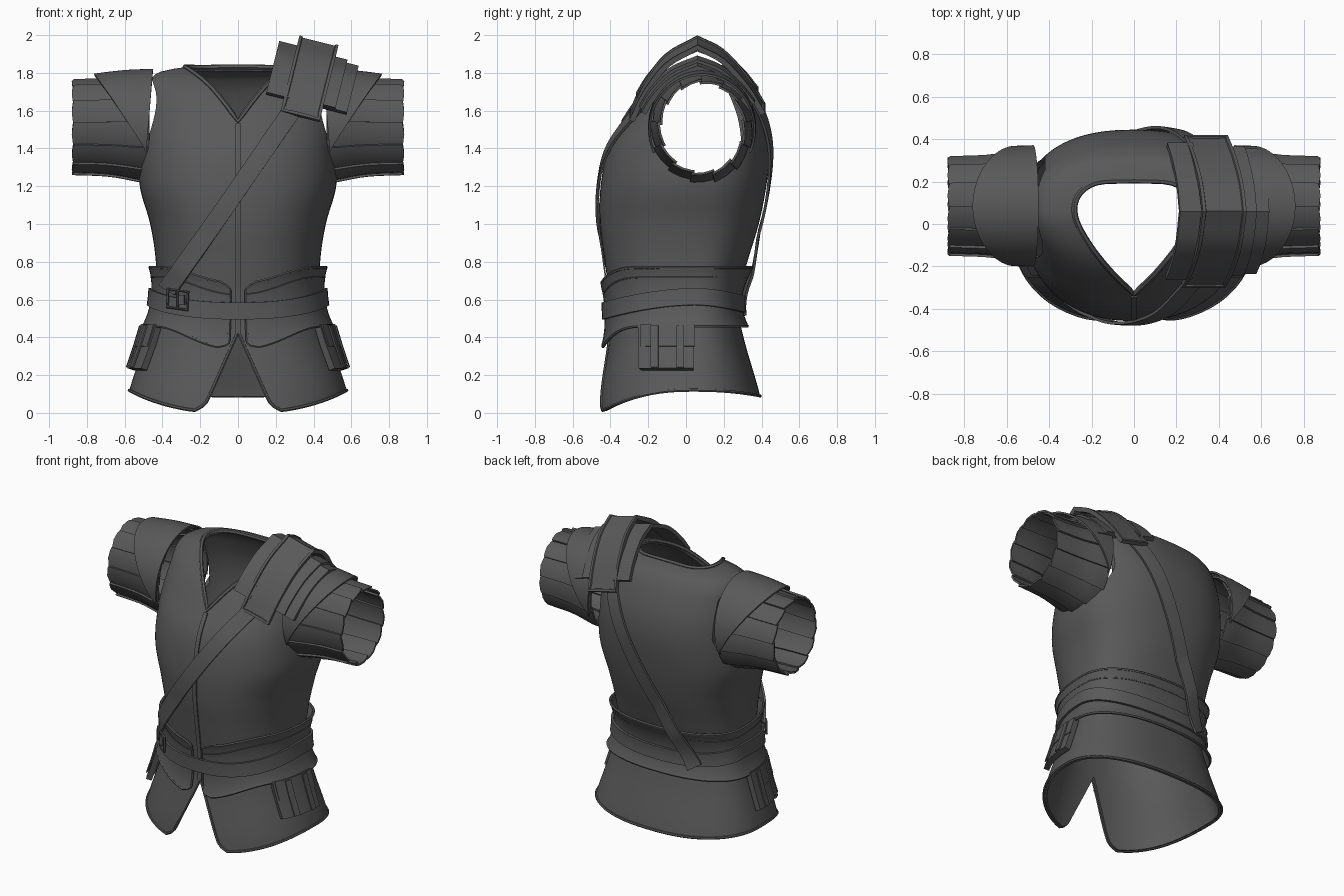
import bpy, bmesh
from math import sin, cos, asin, pi, radians, sqrt
from mathutils import Vector, Matrix
from mathutils.bvhtree import BVHTree

cube = bpy.data.objects.get("Cube")
if cube:
    bpy.data.objects.remove(cube, do_unlink=True)

mat = bpy.data.materials.new("dark_grey")
mat.use_nodes = True
GREY = (0.1, 0.1, 0.1, 1)
mat.diffuse_color = GREY
mat.node_tree.nodes["Principled BSDF"].inputs["Base Color"].default_value = GREY
P = 0.85   # squareness of the body section


def spline(keys, t):
    """Smooth interpolation of rows (t, values...)."""
    n = len(keys)
    i = max(0, min(n - 2, sum(k[0] <= t for k in keys) - 1))
    a, b = keys[i], keys[i + 1]
    f = max(0, min(1, (t - a[0]) / (b[0] - a[0])))
    out = []
    for c in range(1, len(a)):
        def slope(j):
            lo, hi = keys[max(0, j - 1)], keys[min(n - 1, j + 1)]
            return (hi[c] - lo[c]) / (hi[0] - lo[0]) * (b[0] - a[0])
        out.append(a[c] * (2*f**3 - 3*f*f + 1) + b[c] * (3*f*f - 2*f**3)
                   + slope(i) * (f**3 - 2*f*f + f) + slope(i + 1) * (f**3 - f*f))
    return out


def finish(ob, angle=35):
    bpy.ops.object.select_all(action='DESELECT')
    ob.select_set(True)
    bpy.context.view_layer.objects.active = ob
    for m in list(ob.modifiers):
        bpy.ops.object.modifier_apply(modifier=m.name)
    bpy.ops.object.shade_smooth_by_angle(angle=radians(angle))
    return ob


def grid(name, fn, us, vs, thick, offset=1, flip=False, rim=0, done=True):
    """Sheet fn(u, v) thickened; rim makes a recessed field inside a border."""
    bm = bmesh.new()
    rows = [[bm.verts.new(fn(u, v)) for u in us] for v in vs]
    for a, b in zip(rows, rows[1:]):
        for i in range(len(us) - 1):
            f = (a[i], a[i + 1], b[i + 1], b[i])
            bm.faces.new(f[::-1] if flip else f)
    bmesh.ops.remove_doubles(bm, verts=bm.verts[:], dist=0.0005)
    if rim:
        edge = bmesh.ops.inset_region(bm, faces=bm.faces[:], thickness=rim, use_boundary=True)["faces"]
        inner = [f for f in bm.faces if f not in set(edge)]
        bmesh.ops.inset_region(bm, faces=inner, thickness=0.003, depth=-0.008, use_boundary=True)
    me = bpy.data.meshes.new(name)
    bm.to_mesh(me)
    bm.free()
    me.materials.append(mat)
    ob = bpy.data.objects.new(name, me)
    bpy.context.collection.objects.link(ob)
    s = ob.modifiers.new("thickness", 'SOLIDIFY')
    s.thickness, s.offset = thick, offset
    return finish(ob) if done else ob


def pipe(name, pts, r, closed=False):
    cu = bpy.data.curves.new(name, 'CURVE')
    cu.dimensions, cu.bevel_depth, cu.bevel_resolution = '3D', r, 1
    sp = cu.splines.new('POLY')
    sp.points.add(len(pts) - 1)
    for q, p in zip(sp.points, pts):
        q.co = (*p, 1)
    sp.use_cyclic_u = closed
    cu.materials.append(mat)
    ob = bpy.data.objects.new(name, cu)
    bpy.context.collection.objects.link(ob)
    bpy.ops.object.select_all(action='DESELECT')
    ob.select_set(True)
    bpy.context.view_layer.objects.active = ob
    bpy.ops.object.convert(target='MESH')
    finish(bpy.context.object, 50)


def span(a, b, n):
    return [a + (b - a) * i / n for i in range(n + 1)]


# Body surface: height, half width, front, back
BODY = [(0, .595, -.465, .41), (.12, .575, -.45, .385), (.4, .485, -.405, .305), (.6, .435, -.405, .27),
        (.8, .435, -.43, .325), (1, .465, -.455, .385), (1.2, .52, -.452, .425), (1.4, .52, -.41, .445),
        (1.55, .51, -.325, .43), (1.68, .49, -.235, .385), (1.76, .465, -.15, .34),
        (1.81, .4, -.06, .285), (1.835, .25, 0, .19)]


def mid(z):
    return 0.03 + 0.027 * z


def body(phi, z, off=0):
    hw, yf, yb = spline(BODY, z)
    s, c, m = sin(phi), cos(phi), mid(z)
    d = m - yf + off if c > 0 else yb - m + off
    return Vector(((hw + off) * abs(s)**P * (1 if s > 0 else -1),
                   m - d * abs(c)**P * (1 if c > 0 else -1), z))


def phi_at(x, z, off=0):
    return asin(min(1, abs(x) / (spline(BODY, z)[0] + off))**(1 / P)) * (1 if x > 0 else -1)


def on_front(x, z, off):
    return body(phi_at(x, z, off), z, off)


def on_back(x, z, off):
    return body(pi - phi_at(x, z, off), z, off)


def on_side(y, z, off):
    _, yf, yb = spline(BODY, z)
    m = mid(z)
    c = (m - y) / (m - yf + off) if y < m else (m - y) / (yb + off - m)
    return body(pi / 2 - asin(abs(c)**(1 / P)) * (1 if c > 0 else -1), z, off)


# Torso with a split, flared skirt
def torso_point(u, zz, off=0):
    gap = max(0, .43 - zz) * .44 + .04 * max(0, 1 - zz / .06)**2
    p0 = phi_at(gap, zz) if gap else 0
    phi = p0 + (2 * pi - 2 * p0) * u
    hem = (.12 if cos(phi) > 0 else .03) * sin(phi)**2 + (.09 if cos(phi) < 0 else 0)
    if cos(phi) < 0:
        hem = .09 + .03 * sin(phi)**2
    return body(phi, zz + hem * max(0, 1 - zz / .4), off)


levels = [0, .01, .025, .045] + span(.07, 1.69, 54) + span(1.705, 1.835, 9)
U = span(0, 1, 96)
torso = grid("torso", torso_point, U, levels, 0.02, -1, done=False)
surface = BVHTree.FromPolygons([v.co for v in torso.data.vertices], [p.vertices[:] for p in torso.data.polygons])

# Neck opening outline, then cutters for the neck and armholes
HALF = [(0, 0, -.33), (1, .1, -.23), (2, .2, -.1), (3, .265, .03), (4, .255, .13), (5, .17, .195), (6, 0, .205)]
half = [spline(HALF, t) for t in span(0, 6, 24)]
outline = half + [(-x, y) for x, y in half[-2:0:-1]]
bm = bmesh.new()
low = bm.faces.new([bm.verts.new((x, y, 1.4)) for x, y in outline])
top = bmesh.ops.extrude_face_region(bm, geom=[low])["geom"]
bmesh.ops.translate(bm, verts=[g for g in top if isinstance(g, bmesh.types.BMVert)], vec=(0, 0, .8))
for s in (1, -1):
    m = (Matrix.Translation((s * .62, .085, 1.51)) @ Matrix.Diagonal((1, .92, 1, 1)) @ Matrix.Rotation(pi / 2, 4, 'Y'))
    bmesh.ops.create_cone(bm, cap_ends=True, segments=48, radius1=.262, radius2=.262, depth=.4, matrix=m)
bmesh.ops.recalc_face_normals(bm, faces=bm.faces[:])
me = bpy.data.meshes.new("opening_cutter")
bm.to_mesh(me)
bm.free()
cutter = bpy.data.objects.new("opening_cutter", me)
bpy.context.collection.objects.link(cutter)
cutter.hide_render = True
cut = torso.modifiers.new("openings", 'BOOLEAN')
cut.operation, cut.solver, cut.object = 'DIFFERENCE', 'EXACT', cutter
finish(torso)
bpy.data.objects.remove(cutter, do_unlink=True)

# Piping on the neck, hem and skirt split
neck = [surface.ray_cast(Vector((x * 1.04, y, 3)), Vector((0, 0, -1)))[0] for x, y in outline]
pipe("neck_piping", [p for p in neck if p], 0.014, True)
down = span(.43, 0, 16)
pipe("hem_piping", [torso_point(0, z) for z in down] + [torso_point(u, 0) for u in U]
     + [torso_point(1, z) for z in down[::-1]], 0.009)
grid("front_placket", lambda x, z: on_front(x, z, .003), [-.014, 0, .014], span(.42, 1.53, 40), 0.008)


# Waist wrap with rounded front corners
def wrap_point(u, v, off=0.014):
    x0 = .042 + .05 * max(0, (abs(2 * v - 1) - .8) / .2)**2
    p0 = phi_at(x0, .55)
    phi = p0 + (2 * pi - 2 * p0) * u
    x = abs(sin(phi))
    k = min(1, x / .85) if cos(phi) > 0 else 1
    k = k * k * (3 - 2 * k)
    lo, hi = .34 + .12 * k, .685 + .085 * k
    return body(phi, lo + (hi - lo) * v, off + .012 * abs(2 * v - 1)**3)


V = span(0, 1, 24)
grid("waist_wrap", wrap_point, U, V, 0.014)
pipe("wrap_piping", [wrap_point(u, 0, .022) for u in U] + [wrap_point(1, v, .022) for v in V[1:]]
     + [wrap_point(u, 1, .022) for u in U[::-1]] + [wrap_point(0, v, .022) for v in V[-2:0:-1]], 0.009, True)
pipe("wrap_seam", [wrap_point(u, .83, .026) for u in U], 0.005)


# Belt and buckle
def belt_point(phi, h):
    c = cos(phi)
    return body(phi, .615 - (.075 if c > 0 else .04) * abs(c)**1.5 + h, .03)


grid("belt", belt_point, span(0, 2 * pi, 96), [-.045, -.015, .015, .045], 0.014)
pipe("buckle_frame", [on_front(x, z, .055) for x, z in
                      ((-.375, .56), (-.27, .545), (-.265, .64), (-.37, .655))], 0.009, True)
pipe("buckle_bar", [on_front(-.32, z, .055) for z in (.555, .645)], 0.007)
grid("buckle_plate", lambda x, z: on_front(x, z, .046), [-.31, -.28], [.57, .6, .625], 0.012)


# Shoulder strap, front and back
def strap(name, on, top, end, low_off, flip):
    def point(w, t):
        x, z = top[0] + (end[0] - top[0]) * t, top[1] + (end[1] - top[1]) * t
        k = max(0, min(1, (.95 - z) / .2))
        return on(x - w * .83, z + w * .55, .008 + low_off * k)
    grid(name, point, [-.048, -.02, .02, .048], span(0, 1, 44), 0.014, flip=flip)


strap("front_strap", on_front, (.3, 1.62), (-.37, .65), .03, False)
strap("back_strap", on_back, (.3, 1.66), (-.27, .54), .042, True)

# Pouches, sleeve strips and sleeve caps on both sides
SLEEVE = [(.46, .287), (.52, .282), (.6, .265), (.7, .25), (.88, .243)]
CAP = [(.44, .3), (.6, .293), (.78, .272)]
COUNT = 13


def arm(s, a, x, r):
    return Vector((s * x, .085 - .92 * r * sin(a), 1.51 + r * cos(a)))


for s, side in ((1, "left"), (-1, "right")):
    flip = s < 0

    def hip(off):
        return lambda y, z: on_side(y, z, off) * Vector((1, 1, 1)) if s > 0 else Matrix.Scale(-1, 3, (1, 0, 0)) @ on_side(y, z, off)
    grid(side + "_pouch", hip(.008), span(-.235, .04, 8), span(.225, .46, 6), .036, flip=flip)
    grid(side + "_pouch_flap", hip(.04), span(-.24, .045, 8), span(.35, .465, 4), .01, flip=flip)
    for y in (-.165, -.03):
        grid(side + "_pouch_strap", hip(.05), [y - .02, y + .02], span(.24, .46, 5), .008, flip=flip)

    for i in range(COUNT):
        def strip(t, x):
            a = (i + t * 1.12) * 2 * pi / COUNT
            end = x - (.012 * abs(2 * t - 1)**2 if x > .87 else 0)
            return arm(s, a, end, spline(SLEEVE, x)[0] + .008 * (1 - 2 * t))
        grid(f"{side}_sleeve_strip", strip, [0, .15, .5, .85, 1], span(.47, .88, 9), .012, 0, flip)

    def cap(a, v):
        z = cos(a) * .3 + 1.51
        inner = .45 + .025 * (1 - cos(a))
        outer = max(inner + .004, .48 + .28 * (z - 1.38) / .43)
        x = inner + (outer - inner) * v
        return arm(s, a, x, spline(CAP, x)[0])
    grid(side + "_sleeve_cap", cap, span(-2.02, 2.02, 48), span(0, 1, 8), .012, flip=flip)

# Layered, ridged shoulder guard on the left
FRONT = [(0, -.3, 0), (1, -.23, .15), (2, -.11, .31), (3, .06, .41)]
BACK = [(0, .06, .41), (1, .2, .335), (2, .33, .19), (3, .42, .04)]
ARCH = [spline(FRONT, t) for t in span(0, 3, 12)] + [spline(BACK, t) for t in span(0, 3, 12)[1:]]
TILT = Matrix.Translation((.33, 0, 1.57)) @ Matrix.Rotation(radians(14), 4, 'Y')
for name, x0, x1, peak, sy, sz in (("inner", -.205, -.08, .36, .9, .68), ("middle", -.108, .105, .415, 1, 1),
                                   ("outer", .08, .235, .335, .82, .62), ("outer_trim", .08, .17, .352, .85, .64)):
    def plate(x, i):
        y, z = ARCH[i]
        return TILT @ Vector((x, .06 + (y - .06) * sy, peak - (.41 - z) * sz))
    grid(name + "_shoulder_plate", plate, span(x0, x1, 4), range(len(ARCH)), .026, -1,
         rim=.016 if name == "middle" else 0)
